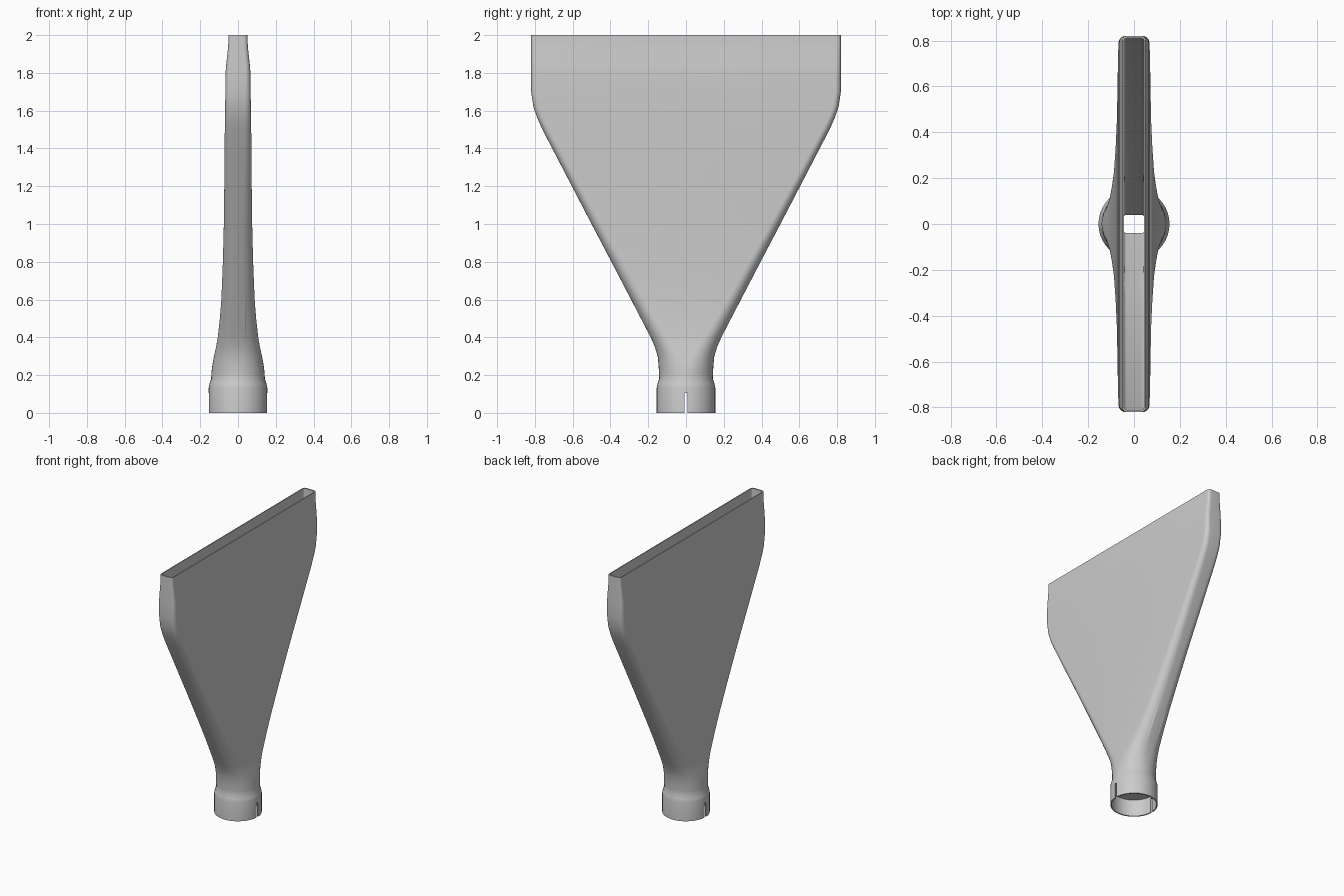
import bpy
import bmesh
import math

cube = bpy.data.objects.get("Cube")
if cube:
    bpy.data.objects.remove(cube, do_unlink=True)

ARC_STEPS = 10

grey = bpy.data.materials.new("light grey")
grey.use_nodes = True
colour = (0.6, 0.6, 0.6, 1)
grey.diffuse_color = colour
grey.node_tree.nodes["Principled BSDF"].inputs["Base Color"].default_value = colour


def ring(bm, z, hx, hy, r):
    """Rounded rectangle section; a circle when r equals both half sizes."""
    verts = []
    for i, (sx, sy) in enumerate([(1, 1), (-1, 1), (-1, -1), (1, -1)]):
        for k in range(ARC_STEPS + 1):
            a = (i + k / ARC_STEPS) * math.pi / 2
            verts.append(bm.verts.new((sx * (hx - r) + r * math.cos(a),
                                       sy * (hy - r) + r * math.sin(a), z)))
    return verts


# Outer skin from the round collar up to the flat mouth: z, half x, half y, corner
outer = [
    (0, .155, .155, .155), (.135, .155, .155, .155), (.155, .151, .151, .151),
    (.18, .142, .142, .142), (.21, .141, .143, .14), (.25, .136, .145, .13),
    (.3, .127, .15, .115), (.35, .116, .165, .1), (.4, .107, .187, .09),
    (.5, .096, .239, .08), (.6, .088, .291, .072), (.8, .08, .395, .062),
    (1, .075, .5, .055), (1.25, .072, .63, .045), (1.5, .07, .76, .038),
    (1.56, .069, .787, .035), (1.62, .068, .808, .032), (1.7, .067, .82, .03),
    (1.8, .066, .82, .028), (1.84, .063, .82, .026), (1.92, .054, .82, .022),
    (1.96, .051, .82, .02), (2, .05, .82, .02),
]
# Slot passage down to the throat, then the ledge and round socket
inner = [
    (2, .043, .811, .012), (1.68, .045, .808, .012), (.56, .045, .27, .012),
    (.12, .045, .04, .012), (.12, .146, .146, .146), (0, .146, .146, .146),
]

bm = bmesh.new()
rings = [ring(bm, *s) for s in outer + inner]
for low, high in zip(rings, rings[1:] + rings[:1]):
    n = len(low)
    for j in range(n):
        bm.faces.new((low[j], low[(j + 1) % n], high[(j + 1) % n], high[j]))
bmesh.ops.remove_doubles(bm, verts=bm.verts, dist=1e-5)
bmesh.ops.recalc_face_normals(bm, faces=bm.faces)
mesh = bpy.data.meshes.new("flat_nozzle")
bm.to_mesh(mesh)
bm.free()
mesh.materials.append(grey)
nozzle = bpy.data.objects.new("flat_nozzle", mesh)
bpy.context.collection.objects.link(nozzle)

# Two opposite slits in the collar
bpy.ops.mesh.primitive_cube_add(size=1, location=(0, 0, .03))
cutter = bpy.context.object
cutter.name = "slit_cutter"
cutter.scale = (.5, .016, .15)
cutter.hide_render = True
cut = nozzle.modifiers.new("slits", 'BOOLEAN')
cut.operation = 'DIFFERENCE'
cut.solver = 'EXACT'
cut.object = cutter

bpy.ops.object.select_all(action='DESELECT')
nozzle.select_set(True)
bpy.context.view_layer.objects.active = nozzle
bpy.ops.object.modifier_apply(modifier=cut.name)
bpy.data.objects.remove(cutter, do_unlink=True)
bpy.ops.object.shade_smooth_by_angle(angle=math.radians(30))
